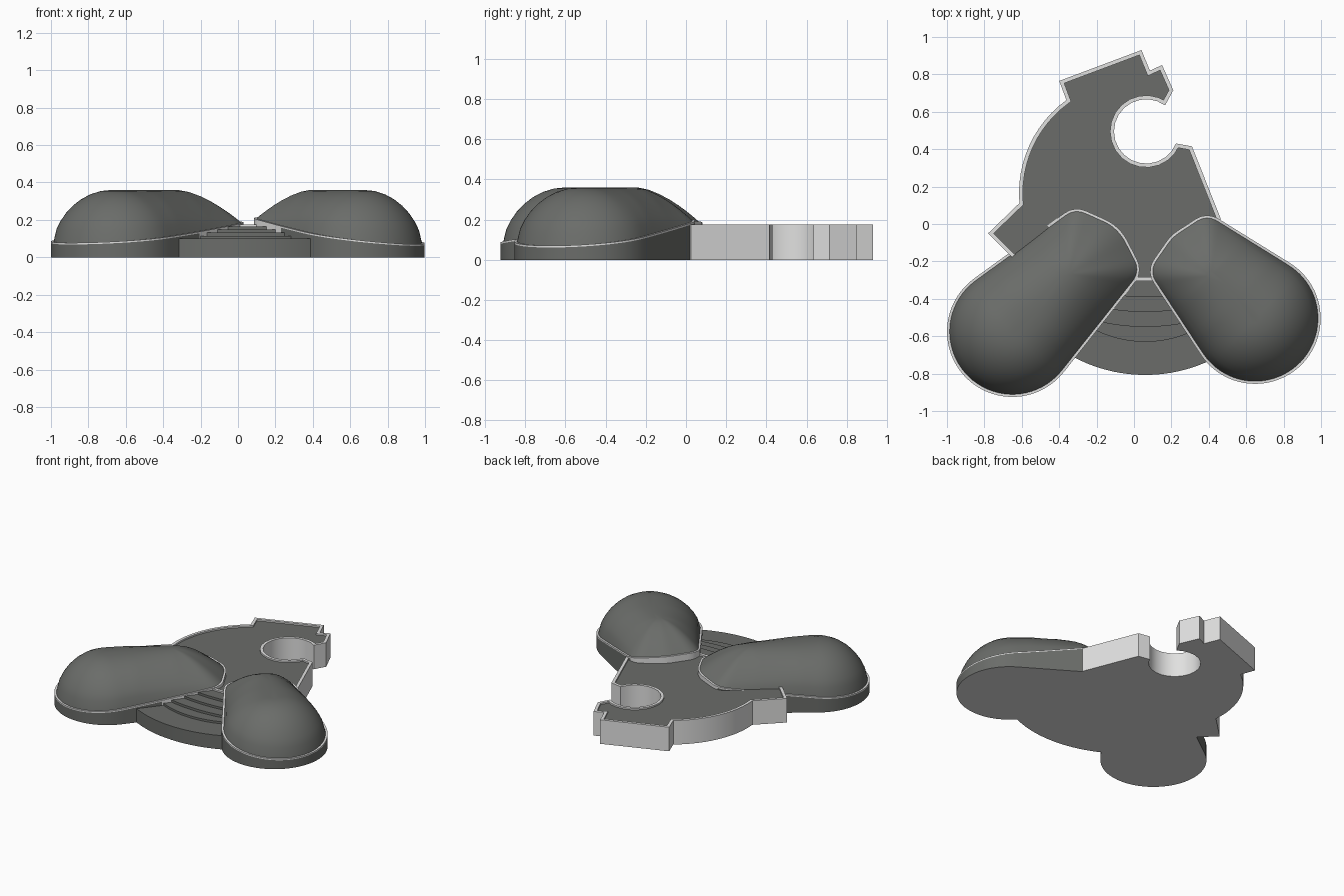
import bpy, bmesh, math
from mathutils import Vector

if "Cube" in bpy.data.objects:
    bpy.data.objects.remove(bpy.data.objects["Cube"])


def material(name, rgb):
    m = bpy.data.materials.new(name)
    m.diffuse_color = (*rgb, 1)
    m.use_nodes = True
    m.node_tree.nodes["Principled BSDF"].inputs["Base Color"].default_value = m.diffuse_color
    return m


DARK = material("dark grey roofing", (0.145, 0.151, 0.142))
LIGHT = material("light grey wall", (0.75, 0.75, 0.745))


def finish(bm, name, recalc=True):
    if recalc:
        bmesh.ops.recalc_face_normals(bm, faces=bm.faces[:])
    me = bpy.data.meshes.new(name)
    bm.to_mesh(me)
    bm.free()
    me.materials.append(DARK)
    me.materials.append(LIGHT)
    ob = bpy.data.objects.new(name, me)
    bpy.context.collection.objects.link(ob)
    bpy.ops.object.select_all(action='DESELECT')
    ob.select_set(True)
    bpy.context.view_layer.objects.active = ob
    bpy.ops.object.shade_smooth_by_angle(angle=math.radians(32))
    return ob


def ring(bm, pts):
    return [bm.verts.new(p) for p in pts]


def bridge(bm, a, b, mat):
    n = len(a)
    out = []
    for i in range(n):
        j = (i + 1) % n
        f = bm.faces.new((a[i], a[j], b[j], b[i]))
        f.material_index = mat
        out.append(f)
    return out


def underside(bm, loop):
    bm.faces.new(loop[::-1]).material_index = 1


def arc(cx, cy, r, a0, a1, n):
    return [(cx + r * math.cos(math.radians(a0 + (a1 - a0) * i / n)),
             cy + r * math.sin(math.radians(a0 + (a1 - a0) * i / n))) for i in range(n + 1)]


def inset(pts, d):
    # mitred offset to the left of a counter-clockwise outline
    res = []
    n = len(pts)
    for i in range(n):
        p, q, r = (Vector(pts[k % n]) for k in (i - 1, i, i + 1))
        e, f = (q - p).normalized(), (r - q).normalized()
        n1, n2 = Vector((-e.y, e.x)), Vector((-f.y, f.x))
        m = (n1 + n2) / max(0.35, 1 + n1.dot(n2))
        res.append(tuple(q + m * d))
    return res


# Main block: light walls, thin parapet, sunken dark roof, round open court
outline = [(0.465, 0.025), (0.31, 0.415)]
outline += arc(0.065, 0.495, 0.172, 338, 54, 18)
outline += [(0.21, 0.715), (0.15, 0.85), (0.085, 0.82), (0.04, 0.93), (-0.40, 0.765)]
outline += arc(0.0, 0.165, 0.615, 126, 185, 12)
outline += [(-0.78, -0.05), (-0.65, -0.18), (-0.5, -0.2), (-0.2, -0.2),
            (-0.02, -0.305), (0.13, -0.305), (0.35, -0.15)]
inner = inset(outline, 0.021)
bm = bmesh.new()
loops = [ring(bm, [(x, y, z) for x, y in o])
         for o, z in ((outline, 0), (outline, 0.175), (inner, 0.175), (inner, 0.164))]
for a, b in zip(loops, loops[1:]):
    bridge(bm, a, b, 1)
underside(bm, loops[0])
bm.faces.new(loops[3])
finish(bm, "main_block", recalc=False)

# Entrance stairs: stacked curved slabs between the halls
for i, (front, top, rad, half) in enumerate([(-0.807, 0.10, 0.815, 0.38), (-0.63, 0.115, 0.60, 0.27),
                                             (-0.55, 0.132, 1.1, 0.23), (-0.47, 0.148, 1.2, 0.18),
                                             (-0.39, 0.164, 1.4, 0.13)]):
    a = math.degrees(math.asin(half / rad))
    pts = arc(0.06, front + rad, rad, 270 - a, 270 + a, 24) + [(0.14, -0.28), (-0.02, -0.28)]
    bm = bmesh.new()
    lo = ring(bm, [(x, y, 0) for x, y in pts])
    hi = ring(bm, [(x, y, top) for x, y in pts])
    bridge(bm, lo, hi, 0)
    underside(bm, lo)
    bm.faces.new(hi)
    finish(bm, "stair_slab_%d" % (i + 1))


def hull(points):
    points = sorted(points)

    def half(seq):
        h = []
        for p in seq:
            while len(h) > 1 and ((h[-1][0] - h[-2][0]) * (p[1] - h[-2][1])
                                  - (h[-1][1] - h[-2][1]) * (p[0] - h[-2][0])) <= 0:
                h.pop()
            h.append(p)
        return h[:-1]
    return half(points) + half(points[::-1])


def resample(pts, n):
    closed = [Vector(p) for p in pts] + [Vector(pts[0])]
    lens = [(b - a).length for a, b in zip(closed, closed[1:])]
    step = sum(lens) / n
    out, k, acc = [], 0, 0.0
    for i in range(n):
        while acc + lens[k] < i * step:
            acc += lens[k]
            k += 1
        out.append(closed[k].lerp(closed[k + 1], (i * step - acc) / lens[k]))
    return out


def hall(name, origin, axis, circles, spine, tip, lip, top=0.36):
    """Tapered rounded hall; local u runs along the axis, v to its left."""
    d = Vector(axis).normalized()
    side = Vector((-d.y, d.x))
    samples = []
    for u, v, r in circles:
        samples += arc(u, v, r, 0, 355, 71)
    shape = resample(hull(samples), 96)
    dome = inset(shape, 0.014)

    def point(u, v, z):
        p = Vector(origin) + d * u + side * v
        return (p.x, p.y, z)

    def rim(pts, drop=0.0):
        return [point(u, v, lip(s[0], s[1]) - drop) for (u, v), s in zip(pts, shape)]

    bm = bmesh.new()
    floor = ring(bm, [point(u, v, 0) for u, v in shape])
    under = ring(bm, rim(shape, 0.009))
    edge = ring(bm, rim(shape))
    underside(bm, floor)
    # wall is light only where it faces the main block and stairs
    sign = 1 if d.x > 0 else -1
    for i, f in enumerate(bridge(bm, floor, under, 0)):
        e = shape[(i + 1) % 96] - shape[i]
        if shape[i].x > 0.3 and -e.x / e.length * sign < 0.8:
            f.material_index = 1
    bridge(bm, under, edge, 1)
    last = ring(bm, rim(dome))
    bridge(bm, edge, last, 1)
    # domed roof, steep at the outer end and sloping at the inner end
    for t in (0.05, 0.12, 0.22, 0.34, 0.48, 0.64, 0.82, 1.0):
        pts = []
        for (u, v), s in zip(dome, shape):
            su = min(max(u, 0), spine)
            w = min(max((u - 0.15) / (tip - 0.2), 0), 1)
            g = (1 - w) * (1 - (1 - t) ** 2) ** 0.62 + w * (1 - (1 - t) ** 1.55)
            z = lip(s[0], s[1])
            f = t * 0.92
            pts.append(point(u + (su - u) * f, v * (1 - f), z + (top - z) * g))
        cur = ring(bm, pts)
        bridge(bm, last, cur, 0)
        last = cur
    bm.faces.new(last)
    finish(bm, name, recalc=False)


hall("left_hall", (-0.65, -0.575), (0.70, 0.716),
     [(0, 0, 0.35), (0.632, 0.135, 0.11), (0.636, -0.175, 0.11), (0.54, -0.02, 0.25)],
     0.43, 0.78, lambda u, v: 0.106 + 0.092 * u + 0.03 * u * u)
# on the right hall the outer side lies at negative v
hall("right_hall", (0.648, -0.505), (-0.72, 0.695),
     [(0, 0, 0.35), (0.491, -0.139, 0.11), (0.50, 0.133, 0.11), (0.42, 0, 0.21)],
     0.33, 0.63, lambda u, v: 0.115 + 0.135 * u + 0.03 * u * u + 0.03 * v)
